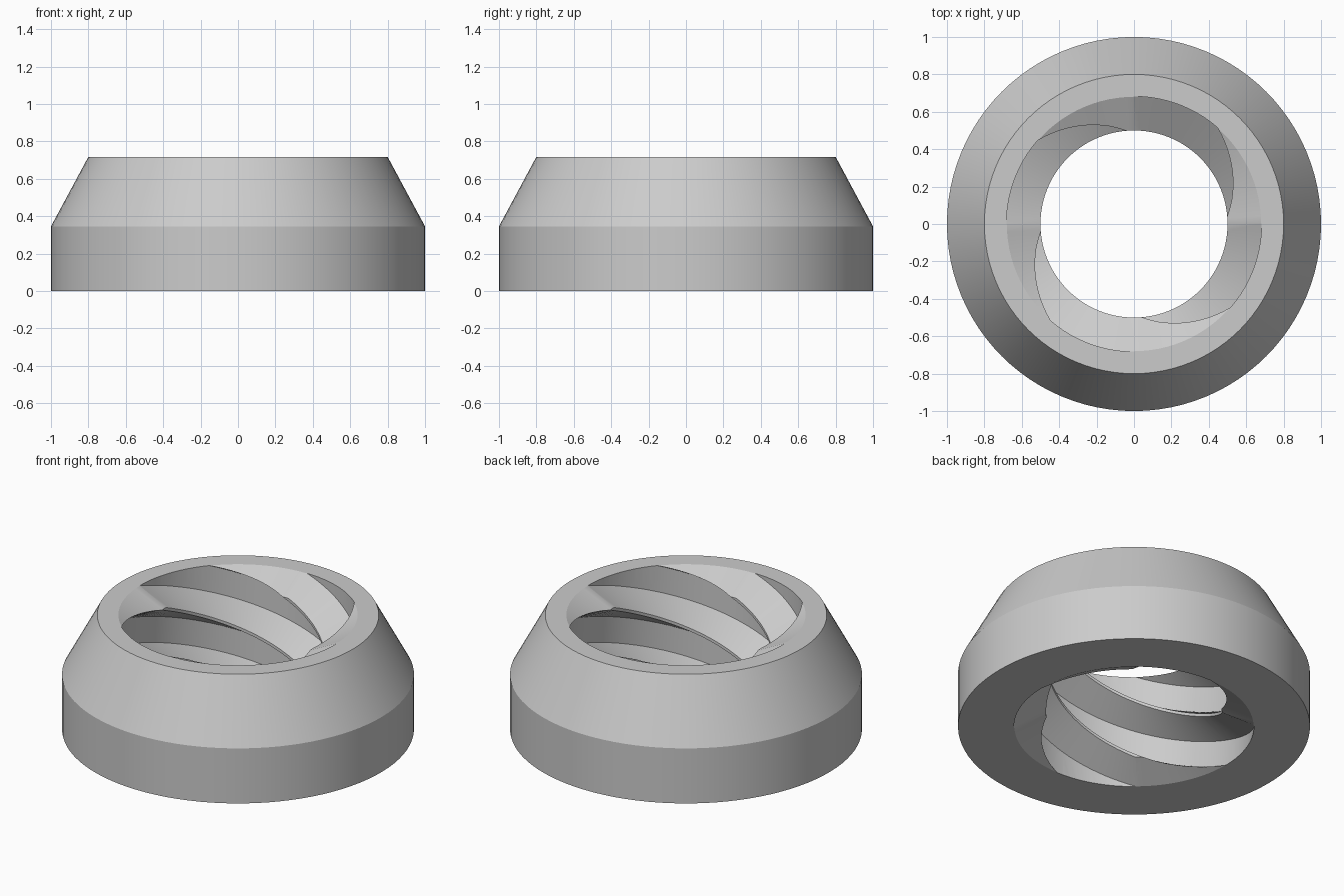
import bpy, bmesh, math

if "Cube" in bpy.data.objects:
    bpy.data.objects.remove(bpy.data.objects["Cube"])

HEIGHT = 0.717
CREST, ROOT = 0.5, 0.68          # bore radii at thread crest and root
FLANK = 0.088                    # height of each sloped flank and bore chamfer
LEAD = 2 * HEIGHT                # half a turn over the full height
STARTS = 4
CREST_WIDTH = 0.019
SEGMENTS = 96

# one plain grey material
grey = bpy.data.materials.new("light_grey")
grey.use_nodes = True
color = (0.6, 0.6, 0.6, 1)
grey.diffuse_color = color
grey.node_tree.nodes["Principled BSDF"].inputs["Base Color"].default_value = color


def sweep(bm, profile, start, stop, rise=0.0, closed=False):
    """Sweep a closed (radius, z) profile around z, climbing `rise` per turn."""
    rings = []
    for i in range(start, stop + (0 if closed else 1)):
        a = math.tau * i / SEGMENTS
        dz = rise * i / SEGMENTS
        rings.append([bm.verts.new((r * math.cos(a), r * math.sin(a), z + dz))
                      for r, z in profile])
    n = len(profile)
    pairs = list(zip(rings, rings[1:]))
    if closed:
        pairs.append((rings[-1], rings[0]))
    else:
        bm.faces.new(rings[0])
        bm.faces.new(rings[-1])
    for a, b in pairs:
        for j in range(n):
            k = (j + 1) % n
            bm.faces.new((a[j], b[j], b[k], a[k]))


def make_object(name, bm):
    bmesh.ops.recalc_face_normals(bm, faces=bm.faces)
    mesh = bpy.data.meshes.new(name)
    bm.to_mesh(mesh)
    bm.free()
    mesh.materials.append(grey)
    obj = bpy.data.objects.new(name, mesh)
    bpy.context.collection.objects.link(obj)
    return obj


# tapered ring body with a chamfered bore
bm = bmesh.new()
sweep(bm, [(ROOT, 0), (1, 0), (1, 0.345), (0.8, HEIGHT), (ROOT, HEIGHT),
           (CREST, HEIGHT - FLANK), (CREST, FLANK)], 0, SEGMENTS, closed=True)
body = make_object("threaded_ring", bm)

# four helical grooves, cut from the bore to leave the thread ridges
open_width = LEAD / STARTS - CREST_WIDTH
low = HEIGHT - FLANK
groove = [(ROOT + 0.002, HEIGHT), (ROOT + 0.002, low + open_width - FLANK),
          (CREST, low + open_width), (CREST - 0.05, low + open_width),
          (CREST - 0.05, low), (CREST, low)]
bm = bmesh.new()
for s in range(STARTS):
    offset = s * SEGMENTS // STARTS
    shifted = [(r, z - LEAD * s / STARTS) for r, z in groove]
    sweep(bm, shifted, offset - 68, offset + 12, rise=LEAD)
cutter = make_object("groove_cutter", bm)
cutter.hide_render = True

cut = body.modifiers.new("grooves", "BOOLEAN")
cut.operation = "DIFFERENCE"
cut.solver = "EXACT"
cut.object = cutter
bpy.context.view_layer.objects.active = body
body.select_set(True)
bpy.ops.object.modifier_apply(modifier=cut.name)
bpy.data.objects.remove(cutter)

bpy.ops.object.shade_smooth_by_angle(angle=math.radians(25))
